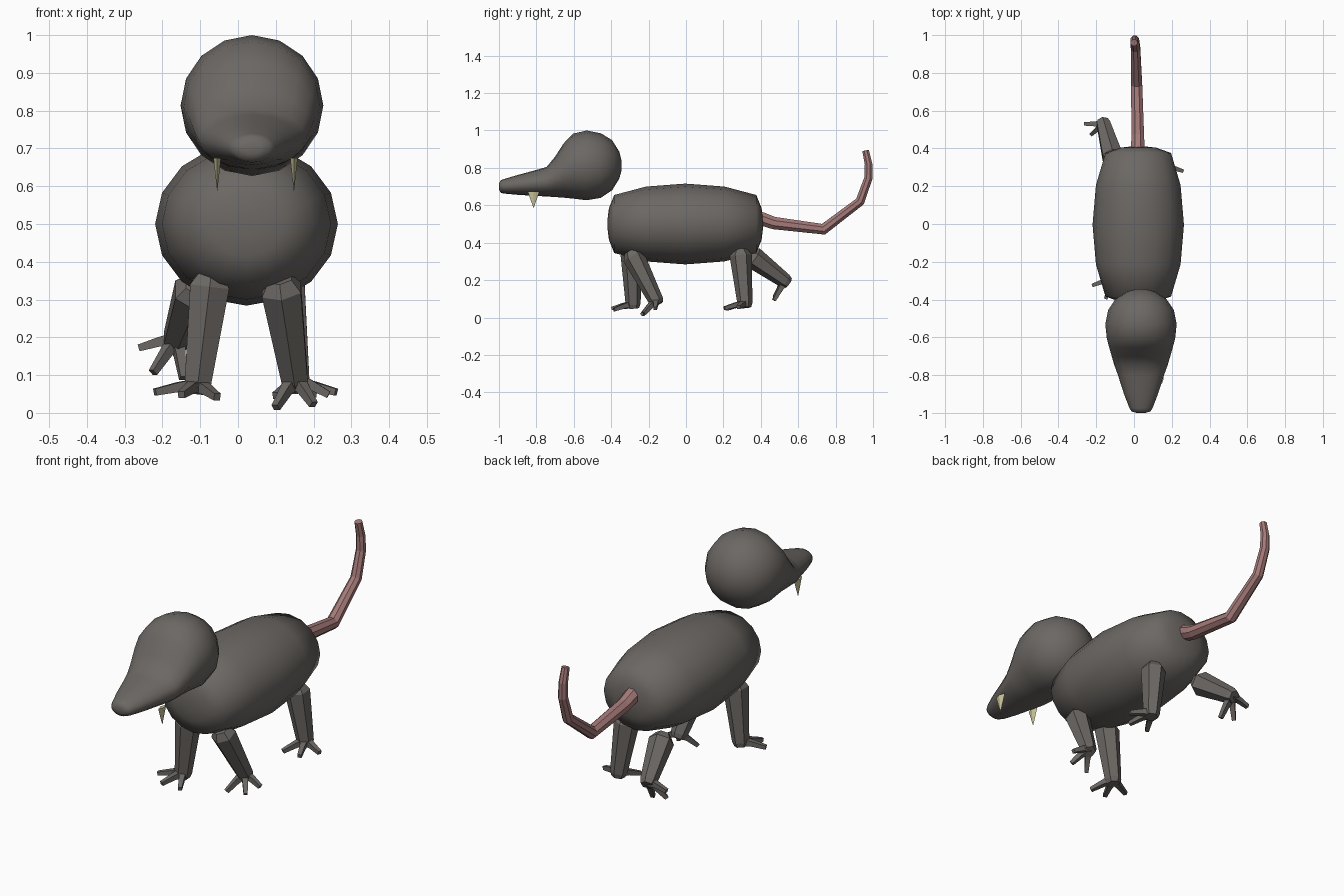
import bpy, bmesh, math
from mathutils import Vector

if "Cube" in bpy.data.objects:
    bpy.data.objects.remove(bpy.data.objects["Cube"])


def material(name, rgb):
    m = bpy.data.materials.new(name)
    m.diffuse_color = (*rgb, 1)
    m.use_nodes = True
    m.node_tree.nodes["Principled BSDF"].inputs["Base Color"].default_value = m.diffuse_color
    return m


FUR = material("dark_grey_fur", (0.150, 0.137, 0.126))
PINK = material("dull_pink_skin", (0.37, 0.195, 0.19))
IVORY = material("pale_ivory", (0.60, 0.56, 0.33))


def loft(bm, rings):
    """Skin a list of point rings and close both ends."""
    loops = [[bm.verts.new(p) for p in ring] for ring in rings]
    n = len(loops[0])
    for a, b in zip(loops, loops[1:]):
        for i in range(n):
            j = (i + 1) % n
            bm.faces.new((a[i], a[j], b[j], b[i]))
    bm.faces.new(loops[0][::-1])
    bm.faces.new(loops[-1])


def tube(bm, path, radii, sides, ref):
    """Tapered tube along a path; ref fixes the roll of the rings."""
    pts = [Vector(p) for p in path]
    rings = []
    for k, (p, r) in enumerate(zip(pts, radii)):
        before = (p - pts[k - 1]).normalized() if k else Vector()
        after = (pts[k + 1] - p).normalized() if k + 1 < len(pts) else Vector()
        t = (before + after).normalized()
        u = (ref - t * t.dot(ref)).normalized()
        v = t.cross(u)
        ring = []
        for i in range(sides):
            a = 2 * math.pi * (i + 0.5) / sides
            ring.append(p + r * (math.cos(a) * u + math.sin(a) * v))
        rings.append(ring)
    loft(bm, rings)


def finish(bm, name, mat, smooth=False):
    bmesh.ops.recalc_face_normals(bm, faces=bm.faces)
    for f in bm.faces:
        f.smooth = smooth
    me = bpy.data.meshes.new(name)
    bm.to_mesh(me)
    bm.free()
    me.materials.append(mat)
    ob = bpy.data.objects.new(name, me)
    bpy.context.collection.objects.link(ob)
    return ob


def ellipse_loft(name, cx, sections):
    """Smooth form along y from (y, z low, z high, half width) sections."""
    bm = bmesh.new()
    rings = []
    for y, lo, hi, w in sections:
        ring = []
        for i in range(16):
            a = 2 * math.pi * i / 16
            ring.append((cx + w * math.cos(a), y,
                         (lo + hi) / 2 + (hi - lo) / 2 * math.sin(a)))
        rings.append(ring)
    loft(bm, rings)
    return finish(bm, name, FUR, True)


# barrel body, symmetrical front to back
half = [(0.415, 0.03), (0.408, 0.085), (0.38, 0.155), (0.21, 0.2), (0.0, 0.216)]
profile = [(-y, r) for y, r in half] + [(y, r) for y, r in half[-2::-1]]
ellipse_loft("body", 0.0225,
             [(y - 0.004, 0.5 - r, 0.5 + r, r * 1.12) for y, r in profile])

# round head drawn out into a low snout
ellipse_loft("head", 0.037, [
    (-0.345, 0.785, 0.84, 0.027),
    (-0.357, 0.742, 0.887, 0.073),
    (-0.395, 0.68, 0.948, 0.133),
    (-0.455, 0.64, 0.985, 0.174),
    (-0.53, 0.627, 1.0, 0.189),
    (-0.605, 0.636, 0.983, 0.181),
    (-0.655, 0.641, 0.93, 0.168),
    (-0.70, 0.644, 0.86, 0.155),
    (-0.745, 0.647, 0.805, 0.142),
    (-0.80, 0.650, 0.789, 0.122),
    (-0.90, 0.656, 0.762, 0.09),
    (-0.975, 0.663, 0.74, 0.061),
    (-0.992, 0.668, 0.733, 0.05),
    (-1.0, 0.685, 0.715, 0.025),
])

# fangs: flat tapered spikes on both sides of the snout
for side, x in (("right", -0.055), ("left", 0.148)):
    bm = bmesh.new()
    loft(bm, [[(x + s * 0.010 * c, -0.815 + s * 0.032 * d, z)
               for c, d in ((1, 0), (0, 1), (-1, 0), (0, -1))]
              for z, s in ((0.675, 1), (0.588, 0.05))])
    finish(bm, side + "_fang", IVORY)

# tail curling upward
bm = bmesh.new()
tube(bm,
     [(0.02, 0.37, 0.54), (0.02, 0.47, 0.505), (0.014, 0.735, 0.472),
      (0.008, 0.93, 0.62), (0.004, 0.975, 0.745), (0.002, 0.976, 0.82),
      (0.0, 0.96, 0.893)],
     [0.040, 0.036, 0.032, 0.027, 0.024, 0.022, 0.019], 8, Vector((1, 0, 0)))
finish(bm, "tail", PINK)


def leg(name, hip, ankle, toes):
    """Six-sided tapered leg with three splayed toes."""
    hip, ankle = Vector(hip), Vector(ankle)
    axis = (ankle - hip).normalized()
    bm = bmesh.new()
    tube(bm, [hip - axis * 0.035, hip, ankle, ankle + axis * 0.022],
         [0.036, 0.060, 0.040, 0.032], 6, Vector((1, 0, 0)))
    for tip in toes:
        tip = Vector(tip)
        knuckle = ankle.lerp(tip, 0.45) + Vector((0, 0, 0.004))
        tube(bm, [ankle, knuckle, tip], [0.026, 0.018, 0.013], 4,
             Vector((0, 0, 1)))
    finish(bm, name, FUR)


# walking pose, each foot turned outward
leg("front_right_leg", (-0.075, -0.29, 0.335), (-0.107, -0.283, 0.072),
    [(-0.22, -0.325, 0.055), (-0.15, -0.395, 0.048), (-0.055, -0.385, 0.042)])
leg("front_left_leg", (0.115, -0.28, 0.325), (0.15, -0.160, 0.090),
    [(0.10, -0.235, 0.014), (0.20, -0.225, 0.022), (0.24, -0.165, 0.048)])
leg("back_left_leg", (0.125, 0.293, 0.330), (0.155, 0.315, 0.075),
    [(0.26, 0.28, 0.055), (0.20, 0.205, 0.050), (0.10, 0.215, 0.045)])
leg("back_right_leg", (-0.115, 0.36, 0.320), (-0.162, 0.53, 0.195),
    [(-0.263, 0.53, 0.172), (-0.225, 0.475, 0.107), (-0.145, 0.470, 0.092)])
